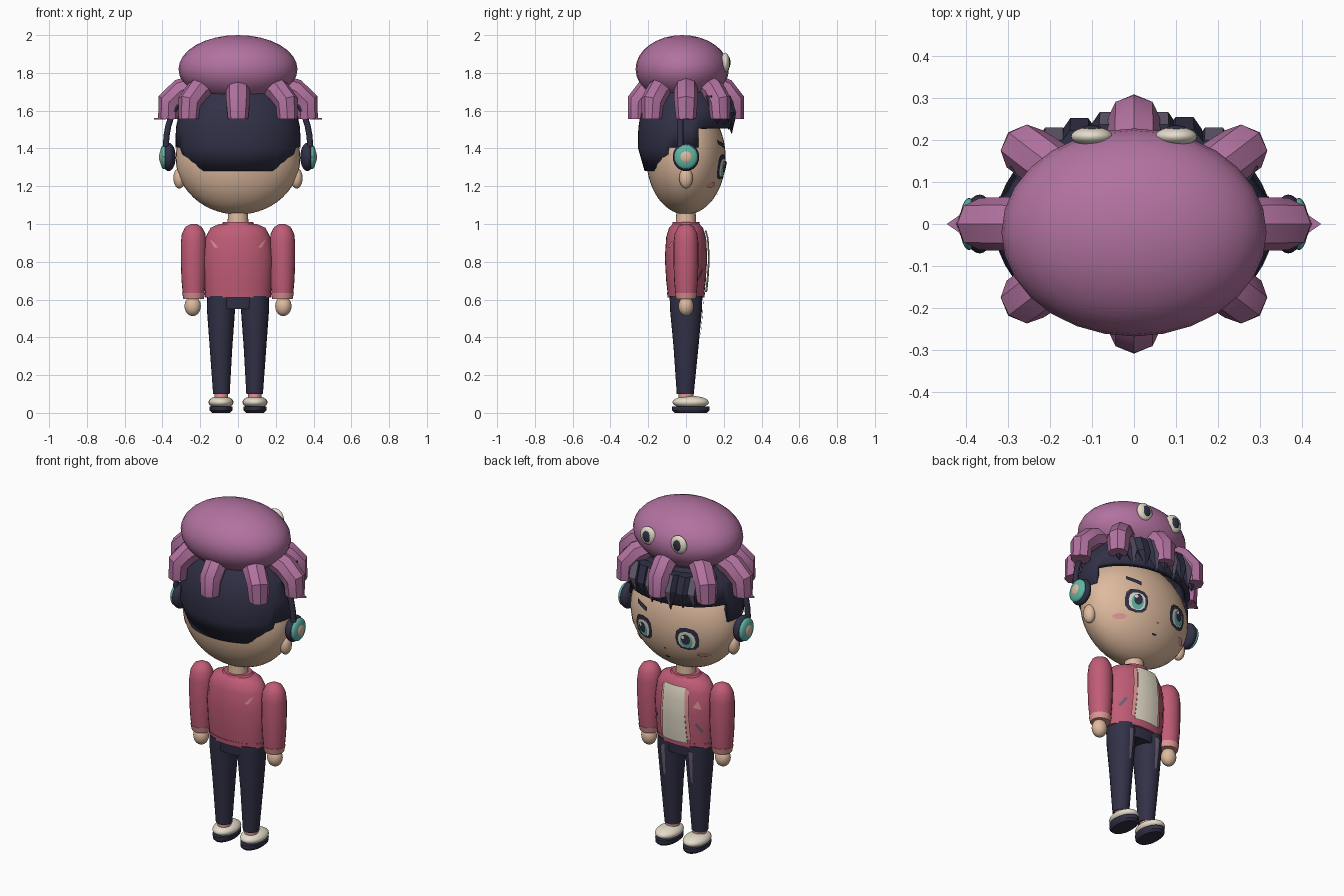
import bpy, bmesh, math
from mathutils import Vector

if "Cube" in bpy.data.objects:
    bpy.data.objects.remove(bpy.data.objects["Cube"], do_unlink=True)


def material(name, rgb):
    lin = [((c / 255 + 0.055) / 1.055) ** 2.4 for c in rgb] + [1]
    m = bpy.data.materials.new(name)
    m.use_nodes = True
    m.diffuse_color = lin
    m.node_tree.nodes["Principled BSDF"].inputs["Base Color"].default_value = lin
    return m


ORCHID = material("orchid", (178, 114, 160))
NAVY = material("navy", (50, 49, 71))
SKIN = material("skin", (222, 186, 158))
ROSE = material("rose", (192, 92, 118))
PINK = material("light pink", (222, 150, 148))
TEAL = material("teal", (95, 182, 165))
CREAM = material("cream", (228, 220, 202))
MAUVE = material("mauve grey", (104, 95, 116))


def finish(name, bm, mat, angle=40):
    bmesh.ops.recalc_face_normals(bm, faces=bm.faces)
    me = bpy.data.meshes.new(name)
    bm.to_mesh(me)
    bm.free()
    ob = bpy.data.objects.new(name, me)
    bpy.context.collection.objects.link(ob)
    me.materials.append(mat)
    bpy.ops.object.select_all(action="DESELECT")
    ob.select_set(True)
    bpy.context.view_layer.objects.active = ob
    bpy.ops.object.shade_smooth_by_angle(angle=math.radians(angle))
    return ob


def ball(name, c, r, mat, seg=24, rings=16):
    bm = bmesh.new()
    bmesh.ops.create_uvsphere(bm, u_segments=seg, v_segments=rings, radius=1)
    for v in bm.verts:
        v.co = Vector(c) + Vector(v.co[i] * r[i] for i in range(3))
    return finish(name, bm, mat)


def loft(name, rings, mat, angle=40):
    bm = bmesh.new()
    rows = [[bm.verts.new(p) for p in ring] for ring in rings]
    n = len(rows[0])
    for a, b in zip(rows, rows[1:]):
        for i in range(n):
            j = (i + 1) % n
            bm.faces.new((a[i], a[j], b[j], b[i]))
    bm.faces.new(rows[0])
    bm.faces.new(rows[-1])
    return finish(name, bm, mat, angle)


def oval(cx, cy, z, rx, ry, n=24):
    return [(cx + rx * math.cos(2 * math.pi * i / n), cy + ry * math.sin(2 * math.pi * i / n), z)
            for i in range(n)]


def body(name, spec, mat, n=24, angle=40):
    return loft(name, [oval(*s, n) for s in spec], mat, angle)


# Surface functions: y on a part for a given x and z
def head_y(x, z):
    return 0.21 * math.sqrt(max(0, 1 - (x / 0.33) ** 2 - ((z - 1.35) / 0.30) ** 2))


def body_y(spec, sign=1):
    def f(x, z):
        for a, b in zip(spec, spec[1:]):
            if a[2] <= z <= b[2]:
                t = (z - a[2]) / (b[2] - a[2])
                cx, cy, _, rx, ry = [p + (q - p) * t for p, q in zip(a, b)]
                return cy + sign * ry * math.sqrt(max(0, 1 - ((x - cx) / rx) ** 2))
        return 0
    return f


def quad_patch(name, corners, surf, off, mat):
    """Thin sheet following a surface; corners tl, tr, br, bl as (x, z)."""
    bm = bmesh.new()
    tl, tr, br, bl = [Vector(c) for c in corners]
    grid = []
    for r in range(9):
        left, right = tl.lerp(bl, r / 8), tr.lerp(br, r / 8)
        pts = [left.lerp(right, c / 6) for c in range(7)]
        grid.append([bm.verts.new((p.x, surf(p.x, p.y) + off, p.y)) for p in pts])
    for a, b in zip(grid, grid[1:]):
        for i in range(6):
            bm.faces.new((a[i], a[i + 1], b[i + 1], b[i]))
    return finish(name, bm, mat)


def oval_patch(name, cx, cz, rx, rz, off, mat, n=12, power=1.0):
    """Rounded sheet on the face; power below 1 makes it squarer."""
    bm = bmesh.new()
    mid = bm.verts.new((cx, head_y(cx, cz) + off, cz))
    rim = []
    for i in range(n):
        a = 2 * math.pi * i / n
        c, s = math.cos(a), math.sin(a)
        x = cx + rx * math.copysign(abs(c) ** power, c)
        z = cz + rz * math.copysign(abs(s) ** power, s)
        rim.append(bm.verts.new((x, head_y(x, z) + off, z)))
    for i in range(n):
        bm.faces.new((mid, rim[i], rim[(i + 1) % n]))
    return finish(name, bm, mat)


SIDES = (("left", 1), ("right", -1))

# Head and neck
ball("head", (0, 0, 1.35), (0.33, 0.21, 0.30), SKIN, 40, 28)
body("neck", [(0, 0, 0.97, 0.058, 0.055), (0, 0, 1.09, 0.05, 0.05)], SKIN)

# Face
quad_patch("eyebrow", [(0.115, 1.425), (0.195, 1.445), (0.195, 1.423), (0.115, 1.40)], head_y, 0.008, NAVY)
quad_patch("nose", [(-0.008, 1.222), (0.006, 1.222), (0.006, 1.212), (-0.008, 1.212)], head_y, 0.006, ROSE)
quad_patch("mouth", [(-0.015, 1.162), (0.015, 1.162), (0.012, 1.152), (-0.012, 1.152)], head_y, 0.006, NAVY)
for side, s in SIDES:
    ball(side + "_ear", (s * 0.31, 0, 1.243), (0.032, 0.036, 0.055), SKIN)
    x = s * 0.14
    oval_patch(side + "_eye_rim", x, 1.303, 0.064, 0.067, 0.006, NAVY, 12, 0.75)
    oval_patch(side + "_eye_white", x, 1.298, 0.047, 0.05, 0.010, CREAM, 12, 0.8)
    oval_patch(side + "_iris", x, 1.292, 0.034, 0.044, 0.014, TEAL)
    oval_patch(side + "_pupil", x, 1.305, 0.024, 0.032, 0.018, NAVY)
    oval_patch(side + "_eye_glint", x + 0.014, 1.32, 0.010, 0.012, 0.021, CREAM, 8)
    oval_patch(side + "_blush", s * 0.21, 1.207, 0.032, 0.015, 0.006, PINK)

# Hair cap: long at the nape, shorter by the ears, shortest at the brow
bm = bmesh.new()
profile = [(1.28, 0.86), (1.405, 1.0), (1.51, 0.99), (1.62, 0.92), (1.70, 0.70)]
rows = [[bm.verts.new(p) for p in oval(0, 0, z, 0.332 * k, 0.255 * k, 48)] for z, k in profile]
for r, (a, b) in enumerate(zip(rows, rows[1:])):
    for i in range(48):
        j = (i + 1) % 48
        y = (b[i].co.y + b[j].co.y) / 2
        if (r == 0 and y > -0.09) or (r == 1 and y > 0.08):
            continue
        bm.faces.new((a[i], a[j], b[j], b[i]))
bm.faces.new(rows[-1])
hair = finish("hair_cap", bm, NAVY, 30)
solid = hair.modifiers.new("thickness", "SOLIDIFY")
solid.thickness = 0.03

# Fringe spikes with paler facets
for i, (x, tip) in enumerate([(-0.25, 1.52), (-0.19, 1.51), (-0.13, 1.50), (-0.06, 1.48), (0, 1.50),
                              (0.06, 1.49), (0.12, 1.51), (0.19, 1.51), (0.25, 1.53)]):
    y = 0.24 * math.sqrt(1 - (x / 0.34) ** 2)
    spike = body(f"fringe_{i + 1}", [(x - 0.01, y + 0.005, tip, 0.003, 0.003), (x, y, 1.59, 0.042, 0.035),
                                     (x, y - 0.03, 1.68, 0.045, 0.035)], NAVY, 6, 20)
    spike.data.materials.append(MAUVE)
    for f in spike.data.polygons:
        if i % 2 and f.normal.y > 0.75:
            f.material_index = 1

# Headphones
curve = bpy.data.curves.new("headband", "CURVE")
curve.dimensions = "3D"
curve.bevel_depth = 0.016
curve.bevel_resolution = 2
line = curve.splines.new("POLY")
line.points.add(24)
for i, p in enumerate(line.points):
    a = math.pi * i / 24
    p.co = (0.382 * math.cos(a), -0.03, 1.41 + 0.42 * math.sin(a), 1)
band = bpy.data.objects.new("headband", curve)
bpy.context.collection.objects.link(band)
curve.materials.append(NAVY)
for side, s in SIDES:
    ball(side + "_ear_cup", (s * 0.367, 0, 1.355), (0.037, 0.07, 0.075), NAVY)
    ball(side + "_cup_ring", (s * 0.392, 0, 1.355), (0.022, 0.062, 0.065), TEAL)
    ball(side + "_cup_button", (s * 0.404, 0, 1.355), (0.014, 0.035, 0.035), SKIN)

# Octopus hat
ball("hat_dome", (0, -0.02, 1.82), (0.315, 0.247, 0.18), ORCHID, 28, 16)
path = [(0.60, 1.735, 0.058), (0.82, 1.705, 0.064), (0.99, 1.645, 0.062), (1.0, 1.555, 0.053)]
tilt = [70, 60, 30, 0]     # ring tilt along the bend
for k in range(8):
    a = math.pi * k / 4
    out = Vector((math.cos(a), math.sin(a), 0))
    across = Vector((-out.y, out.x, 0))
    rings = []
    for (m, z, r), t in zip(path, tilt):
        t = math.radians(t)
        centre = Vector((0.37 * m * out.x, 0.255 * m * out.y, z))
        u = out * math.cos(t) + Vector((0, 0, math.sin(t)))
        rings.append([centre + u * r * math.cos(q * math.pi / 4) + across * r * math.sin(q * math.pi / 4)
                      for q in range(8)])
    loft(f"tentacle_{k + 1}", rings, ORCHID, 35)
for side, s in SIDES:
    loft(side + "_tentacle_tip", [[(s * 0.38, -0.045, z), (s * 0.445, 0, z), (s * 0.38, 0.045, z)]
                                  for z in (1.553, 1.562)], ORCHID)
    ball(side + "_hat_eye", (s * 0.1, 0.208, 1.855), (0.05, 0.023, 0.052), CREAM)
    ball(side + "_hat_pupil", (s * 0.1, 0.225, 1.855), (0.025, 0.010, 0.032), NAVY)

# Jacket
torso = [(0, 0, 0.615, 0.172, 0.095), (0, 0, 0.70, 0.18, 0.105), (0, 0, 0.82, 0.186, 0.112),
         (0, 0, 0.93, 0.172, 0.105), (0, 0, 0.98, 0.145, 0.09), (0, 0, 1.0, 0.10, 0.07)]
body("jacket", torso, ROSE, 32)
body("jacket_hem", [(0, 0, 0.61, 0.174, 0.098), (0, 0, 0.637, 0.177, 0.10)], ROSE, 32)
body("collar", [(0, 0, 0.985, 0.10, 0.078), (0, 0, 1.01, 0.078, 0.07), (0, 0, 1.01, 0.056, 0.054)], ROSE)
chest, back = body_y(torso), body_y(torso, -1)
quad_patch("shirt_panel", [(-0.065, 0.965), (0.065, 0.965), (0.08, 0.64), (-0.08, 0.64)], chest, 0.014, CREAM)
for side, s in SIDES:
    quad_patch(side + "_lapel", [(s * 0.062, 0.965), (s * 0.085, 0.95), (s * 0.098, 0.66), (s * 0.078, 0.65)],
               chest, 0.009, PINK)
    quad_patch(side + "_back_patch", [(s * 0.148, 0.915), (s * 0.135, 0.91), (s * 0.105, 0.875), (s * 0.125, 0.875)],
               back, -0.006, PINK)
    quad_patch(side + "_pocket_slit", [(s * 0.118, 0.755), (s * 0.128, 0.765), (s * 0.158, 0.715), (s * 0.148, 0.705)],
               chest, 0.006, MAUVE)
quad_patch("chest_badge", [(-0.13, 0.89), (-0.134, 0.89), (-0.15, 0.845), (-0.11, 0.855)], chest, 0.007, PINK)

# Trousers hip block
body("hips", [(0, 0, 0.55, 0.155, 0.082), (0, 0, 0.625, 0.165, 0.088)], NAVY, 32)

for side, s in SIDES:
    # Sleeve, cuff and hand
    x = s * 0.235
    body(side + "_sleeve", [(x, 0, z, rx, ry) for z, rx, ry in [
        (0.615, 0.056, 0.055), (0.70, 0.064, 0.063), (0.80, 0.068, 0.066), (0.90, 0.068, 0.066),
        (0.95, 0.062, 0.06), (0.985, 0.043, 0.042), (1.0, 0.015, 0.015)]], ROSE, 20, 60)
    body(side + "_cuff", [(x, 0, 0.602, 0.054, 0.053), (x, 0, 0.635, 0.061, 0.06)], PINK, 20)
    ball(side + "_hand", (s * 0.24, 0, 0.565), (0.043, 0.04, 0.052), SKIN)
    # Leg with worn streak
    leg = [(s * 0.088, -0.004, 0.10, 0.044, 0.045), (s * 0.09, 0, 0.35, 0.06, 0.066),
           (s * 0.09, 0, 0.54, 0.074, 0.084), (s * 0.088, 0, 0.62, 0.076, 0.087)]
    body(side + "_leg", leg, NAVY)
    quad_patch(side + "_leg_streak", [(s * 0.075, 0.59), (s * 0.105, 0.585), (s * 0.095, 0.39), (s * 0.08, 0.41)],
               body_y(leg), 0.006, MAUVE)
    # Sock and shoe
    body(side + "_sock", [(s * 0.088, 0, 0.07, 0.036, 0.04), (s * 0.088, 0, 0.115, 0.036, 0.04)], PINK)
    ball(side + "_shoe", (s * 0.09, 0.025, 0.056), (0.066, 0.096, 0.034), CREAM)
    body(side + "_sole", [(s * 0.09, 0.025, 0.0, 0.048, 0.085), (s * 0.09, 0.025, 0.012, 0.06, 0.098),
                          (s * 0.09, 0.025, 0.034, 0.062, 0.099)], NAVY)
